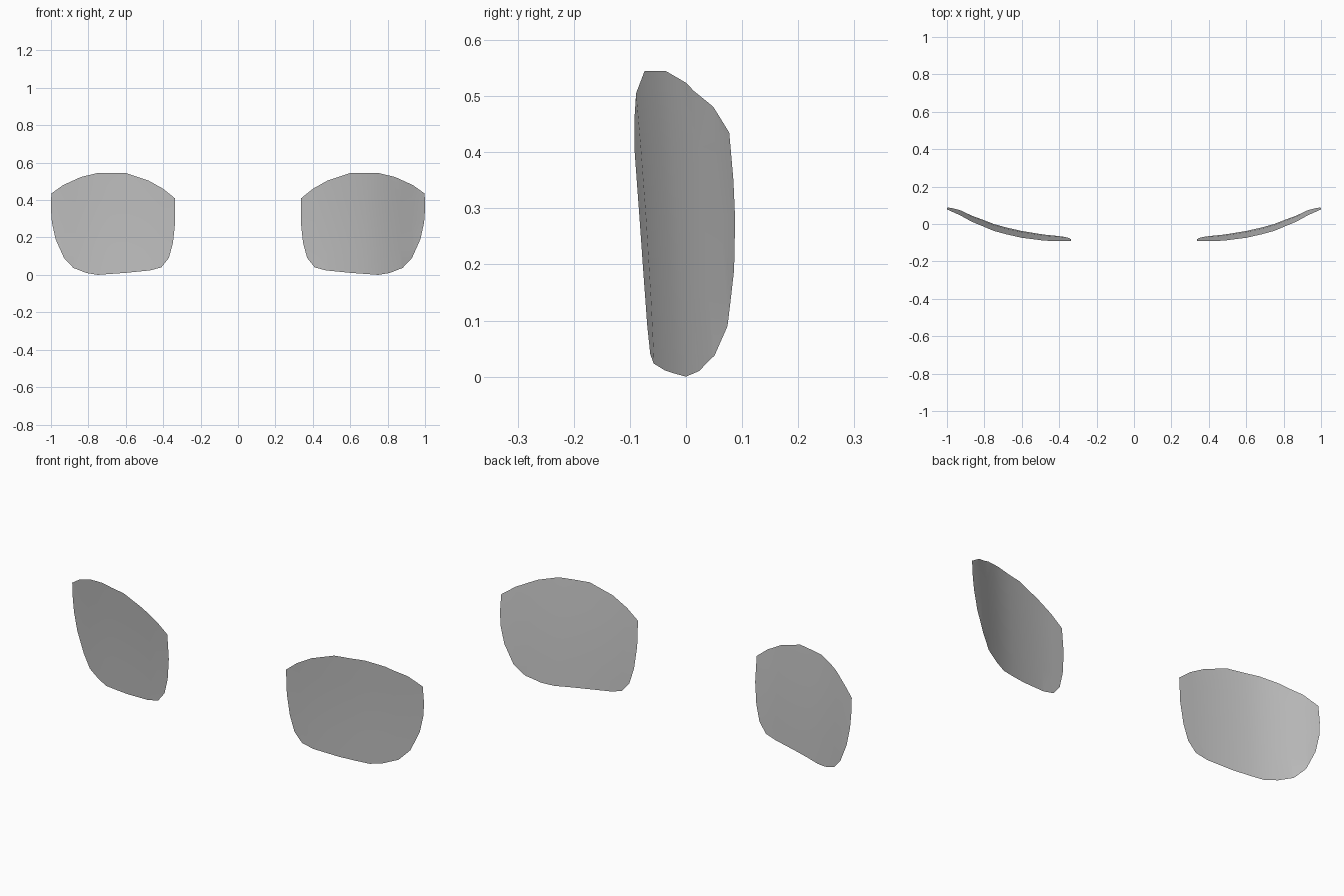
import bpy
import bmesh

if "Cube" in bpy.data.objects:
    bpy.data.objects.remove(bpy.data.objects["Cube"], do_unlink=True)

# One plain grey for both lenses
grey = bpy.data.materials.new("lens grey")
grey.use_nodes = True
grey.diffuse_color = (0.55, 0.55, 0.55, 1)
grey.node_tree.nodes["Principled BSDF"].inputs["Base Color"].default_value = (0.55, 0.55, 0.55, 1)

# Lens outline in (x, z), from the inner upper corner over the top and round
OUTLINE = [(0.338, 0.41), (0.40, 0.46), (0.48, 0.505), (0.60, 0.545),
           (0.75, 0.545), (0.84, 0.523), (0.935, 0.48), (0.998, 0.435),
           (1.0, 0.35), (0.995, 0.28), (0.975, 0.19), (0.93, 0.09),
           (0.88, 0.037), (0.81, 0.010), (0.75, 0.0), (0.60, 0.011),
           (0.47, 0.024), (0.41, 0.04), (0.37, 0.09), (0.348, 0.17),
           (0.336, 0.28)]

# Wrap curve in plan: (x, y) at the bottom of the lens
WRAP = [(0.33, -0.068), (0.41, -0.062), (0.48, -0.056), (0.60, -0.037),
        (0.68, -0.019), (0.75, 0.0), (0.80, 0.02), (0.87, 0.047),
        (0.93, 0.078), (1.001, 0.105)]
LEVELS = [0.14, 0.28, 0.41]


def depth(x, z):
    """Depth of the curved sheet: wraps sideways and leans forward upwards."""
    for (x0, y0), (x1, y1) in zip(WRAP, WRAP[1:]):
        if x <= x1:
            break
    return y0 + (y1 - y0) * (x - x0) / (x1 - x0) - 0.04 * z - 0.05 * z * z


def make_lens(name, side):
    bm = bmesh.new()
    bm.faces.new([bm.verts.new((x, 0, z)) for x, z in OUTLINE])
    # Slice the flat sheet so that it can bend
    cuts = [((x, 0, 0), (1, 0, 0)) for x, _ in WRAP[1:-1]]
    cuts += [((0, 0, z), (0, 0, 1)) for z in LEVELS]
    for point, normal in cuts:
        bmesh.ops.bisect_plane(bm, geom=bm.verts[:] + bm.edges[:] + bm.faces[:],
                               dist=1e-5, plane_co=point, plane_no=normal)
    # Bend it, and place it on its side
    for v in bm.verts:
        v.co.y = depth(v.co.x, v.co.z)
        v.co.x *= side
    bm.normal_update()
    # Face the front
    bmesh.ops.reverse_faces(bm, faces=[f for f in bm.faces if f.normal.y > 0])
    mesh = bpy.data.meshes.new(name)
    bm.to_mesh(mesh)
    bm.free()
    mesh.materials.append(grey)
    mesh.shade_smooth()
    obj = bpy.data.objects.new(name, mesh)
    bpy.context.collection.objects.link(obj)


make_lens("left_lens", 1)
make_lens("right_lens", -1)
